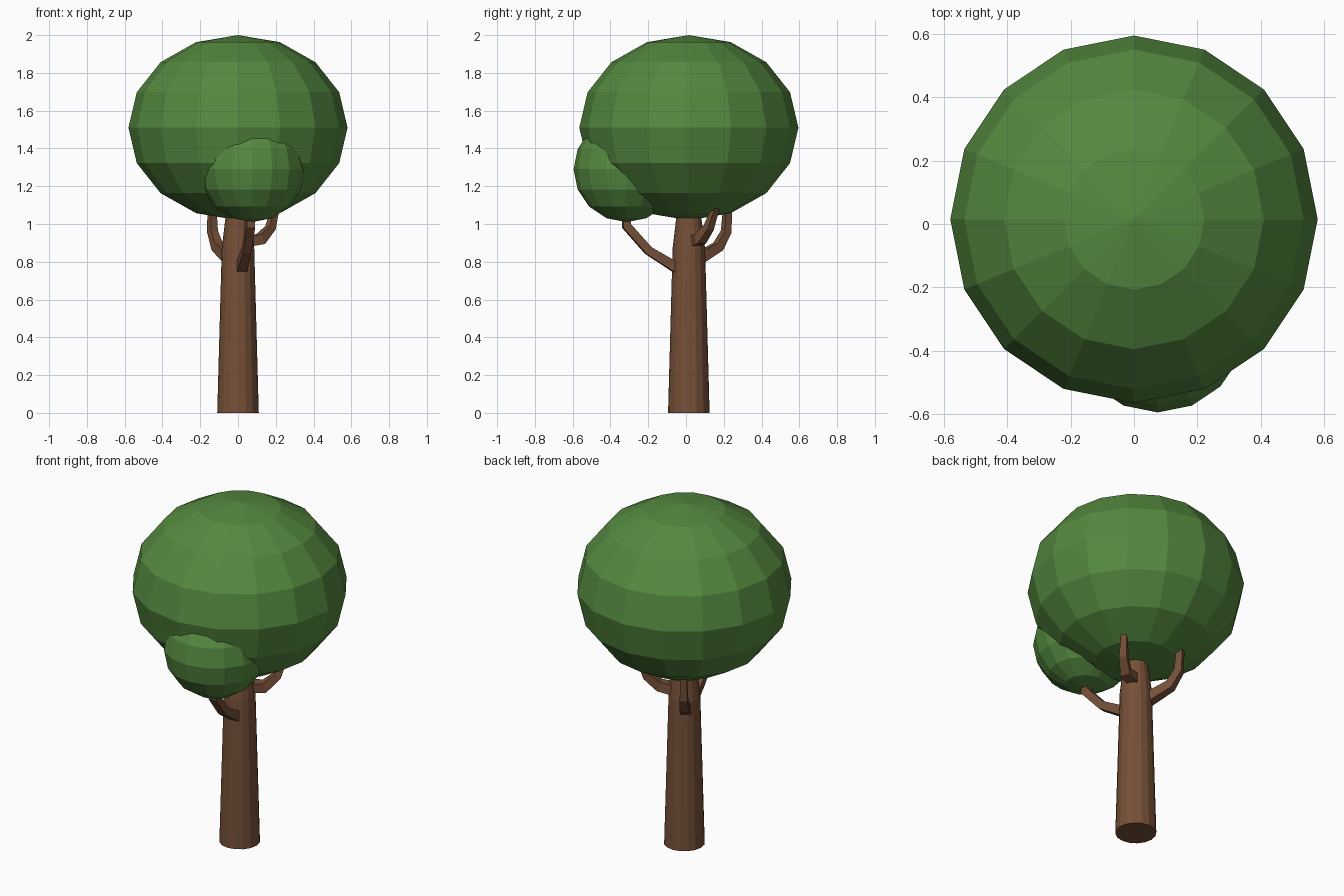
import bpy, bmesh, math
from mathutils import Vector

if "Cube" in bpy.data.objects:
    bpy.data.objects.remove(bpy.data.objects["Cube"])


def material(name, color):
    m = bpy.data.materials.new(name)
    m.diffuse_color = (*color, 1)
    m.use_nodes = True
    m.node_tree.nodes["Principled BSDF"].inputs["Base Color"].default_value = m.diffuse_color
    return m


leaf = material("leaf", (0.09, 0.25, 0.05))
bark = material("bark", (0.18, 0.08, 0.04))


def crown(name, centre, scale):
    bpy.ops.mesh.primitive_uv_sphere_add(segments=16, ring_count=8, radius=1, location=centre)
    ob = bpy.context.object
    ob.name = name
    ob.scale = scale
    bpy.ops.object.transform_apply(location=False, rotation=False, scale=True)
    ob.data.materials.append(leaf)


def loft(name, rings):
    """Skin a list of equal-sized point rings and cap both ends."""
    bm = bmesh.new()
    loops = [[bm.verts.new(p) for p in ring] for ring in rings]
    n = len(loops[0])
    for a, b in zip(loops, loops[1:]):
        for i in range(n):
            j = (i + 1) % n
            bm.faces.new((a[i], a[j], b[j], b[i]))
    bm.faces.new(loops[0][::-1])
    bm.faces.new(loops[-1])
    bmesh.ops.recalc_face_normals(bm, faces=bm.faces)
    me = bpy.data.meshes.new(name)
    bm.to_mesh(me)
    bm.free()
    me.materials.append(bark)
    bpy.context.collection.objects.link(bpy.data.objects.new(name, me))


def branch(name, path, widths):
    """Square-section limb following a path."""
    pts = [Vector(p) for p in path]
    heading = pts[-1] - pts[0]
    side = Vector((-heading.y, heading.x, 0)).normalized()
    rings = []
    for i, (p, w) in enumerate(zip(pts, widths)):
        t = (pts[min(i + 1, len(pts) - 1)] - pts[max(i - 1, 0)]).normalized()
        s = (side - t * side.dot(t)).normalized()
        u = t.cross(s)
        rings.append([p + (s * a + u * b) * w / 2
                      for a, b in ((-1, -1), (1, -1), (1, 1), (-1, 1))])
    loft(name, rings)


# Foliage
crown("main_crown", (0, 0.015, 1.51), (0.58, 0.58, 0.49))
crown("small_crown", (0.075, -0.315, 1.29), (0.28, 0.28, 0.28))

# Trunk, tapering faster near the top
SIDES = 16
loft("trunk", [[(r * math.cos(2 * math.pi * i / SIDES),
                 0.015 + r * math.sin(2 * math.pi * i / SIDES), z)
                for i in range(SIDES)]
               for r, z in ((0.11, 0), (0.086, 0.87), (0.068, 1.02), (0.055, 1.12))])

# Three limbs
branch("front_branch",
       [(0.015, -0.03, 0.755), (0.045, -0.20, 0.86), (0.065, -0.315, 0.99), (0.067, -0.32, 1.1)],
       (0.055, 0.045, 0.045, 0.04))
branch("right_branch",
       [(0.04, 0.05, 0.91), (0.12, 0.075, 0.92), (0.172, 0.12, 0.98), (0.2, 0.158, 1.09)],
       (0.06, 0.055, 0.042, 0.03))
branch("back_left_branch",
       [(-0.04, 0.06, 0.815), (-0.11, 0.17, 0.88), (-0.135, 0.213, 0.96), (-0.138, 0.22, 1.09)],
       (0.06, 0.05, 0.042, 0.035))
